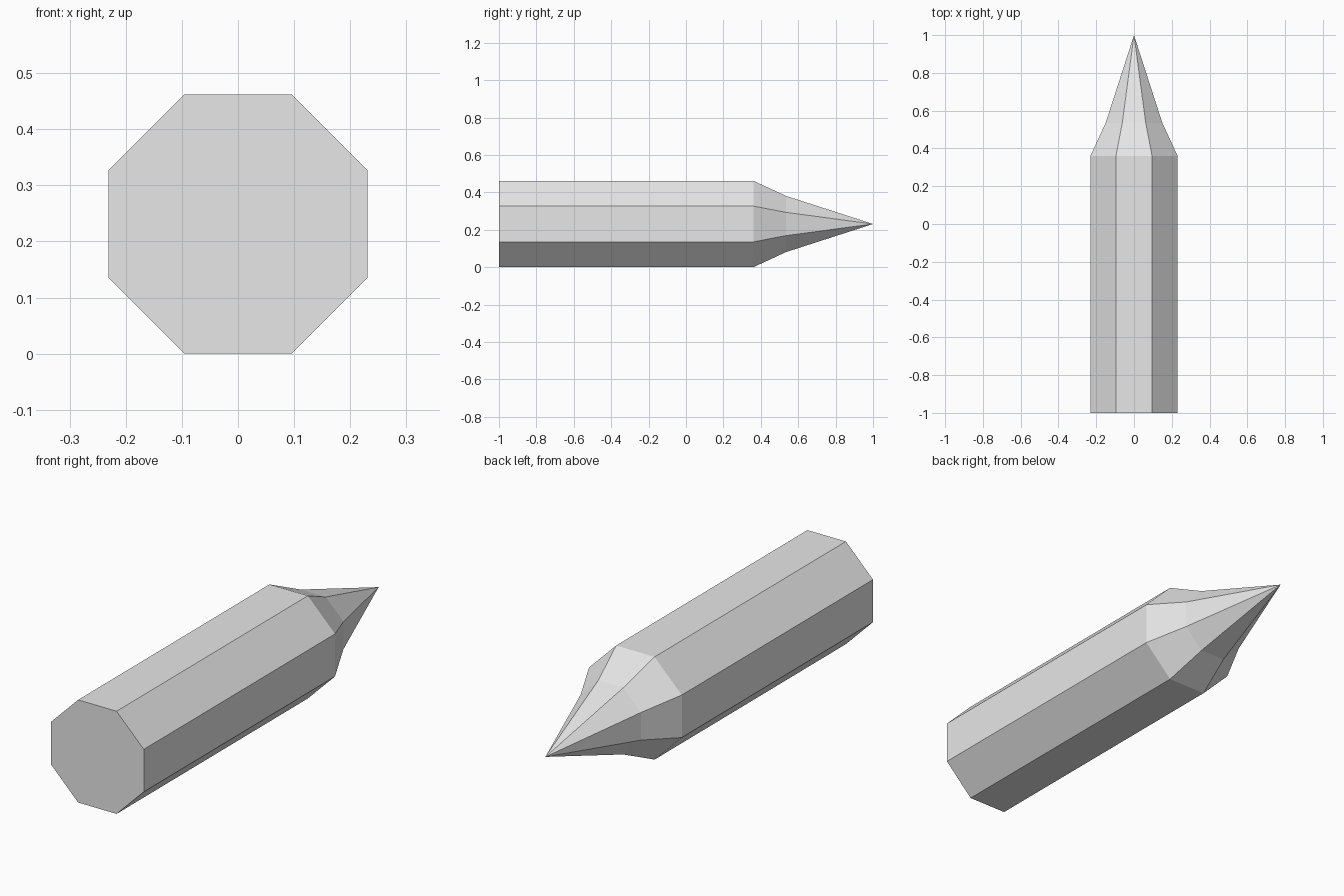
import bpy, bmesh, math

if "Cube" in bpy.data.objects:
    bpy.data.objects.remove(bpy.data.objects["Cube"])

SIDES = 8
HALF = 0.231          # half width across flats, also the axis height

grey = bpy.data.materials.new("plain grey")
grey.diffuse_color = (0.8, 0.8, 0.8, 1)
grey.use_nodes = True
grey.node_tree.nodes["Principled BSDF"].inputs["Base Color"].default_value = grey.diffuse_color


def ring(bm, y, apothem):
    """Octagon with flat sides up, down, left and right."""
    r = apothem / math.cos(math.pi / SIDES)
    angles = [(i + 0.5) * 2 * math.pi / SIDES for i in range(SIDES)]
    return [bm.verts.new((r * math.cos(a), y, HALF + r * math.sin(a))) for a in angles]


bm = bmesh.new()

# Straight barrel, then the first taper
rings = [ring(bm, y, w) for y, w in ((-1, HALF), (0.36, HALF), (0.535, 0.15))]
for a, b in zip(rings, rings[1:]):
    for i in range(SIDES):
        j = (i + 1) % SIDES
        bm.faces.new((a[i], a[j], b[j], b[i]))

# Flat end
bm.faces.new(rings[0])

# Sharp point
tip = bm.verts.new((0, 1, HALF))
for i in range(SIDES):
    bm.faces.new((rings[-1][i], rings[-1][(i + 1) % SIDES], tip))

bmesh.ops.recalc_face_normals(bm, faces=bm.faces)
mesh = bpy.data.meshes.new("pointed_rod")
bm.to_mesh(mesh)
bm.free()
mesh.materials.append(grey)
bpy.context.collection.objects.link(bpy.data.objects.new("pointed_rod", mesh))
